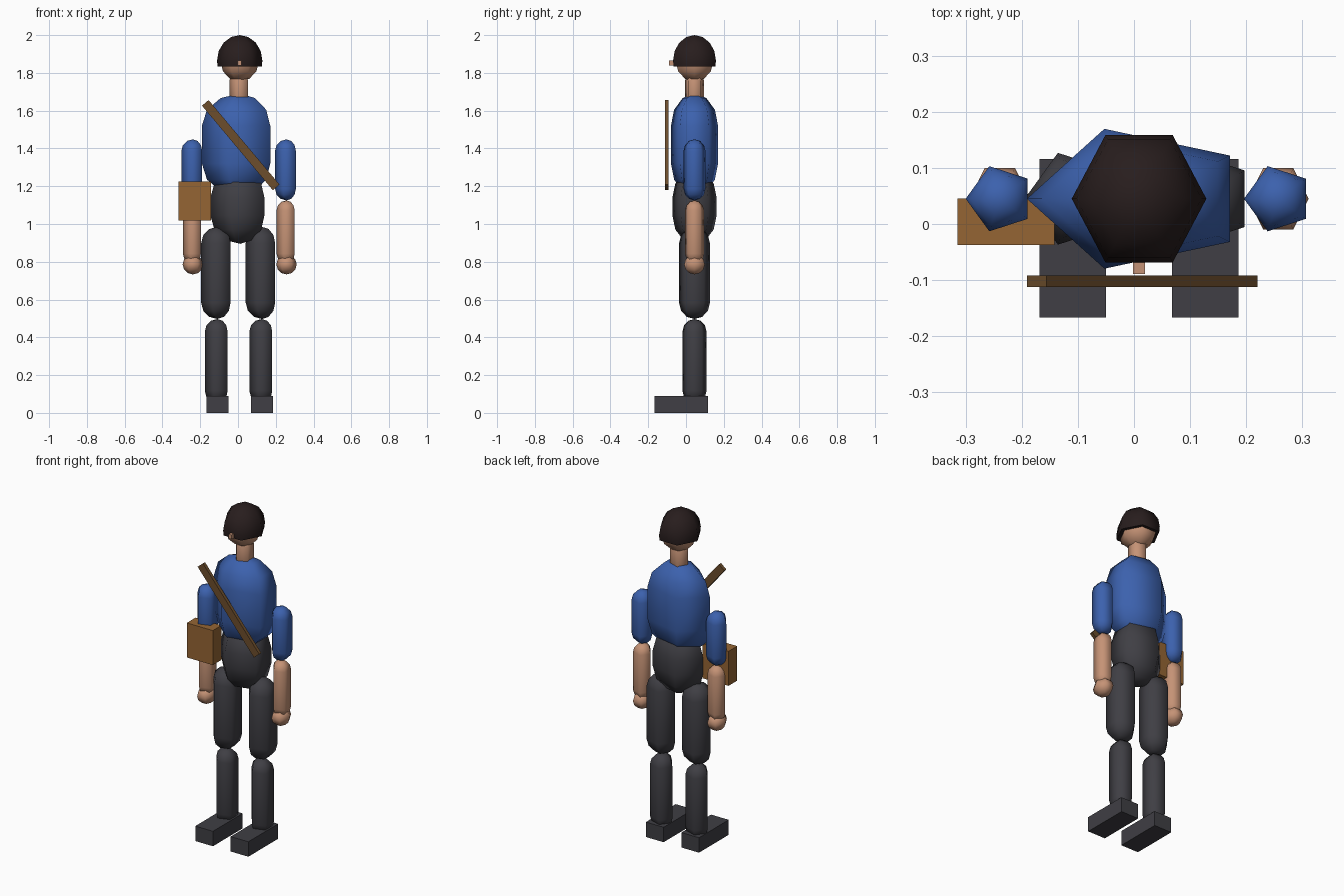
import bpy
import bmesh
from math import sin, cos, pi, radians
from mathutils import Matrix

old = bpy.data.objects.get("Cube")
if old:
    bpy.data.objects.remove(old, do_unlink=True)

CX, CY = 0.009, 0.045  # body axis


def material(name, rgb):
    m = bpy.data.materials.new(name)
    m.use_nodes = True
    colour = (*rgb, 1)
    m.diffuse_color = colour
    m.node_tree.nodes["Principled BSDF"].inputs["Base Color"].default_value = colour
    return m


skin = material("skin", (0.56, 0.29, 0.18))
shirt = material("blue shirt", (0.045, 0.12, 0.42))
trousers = material("charcoal cloth", (0.05, 0.049, 0.058))
hair_mat = material("dark hair", (0.021, 0.0125, 0.0125))
leather = material("tan leather", (0.3, 0.13, 0.034))
strap_mat = material("brown strap", (0.15, 0.075, 0.025))


def finish(name, bm, mat):
    bmesh.ops.recalc_face_normals(bm, faces=bm.faces[:])
    mesh = bpy.data.meshes.new(name)
    bm.to_mesh(mesh)
    bm.free()
    mesh.materials.append(mat)
    obj = bpy.data.objects.new(name, mesh)
    bpy.context.collection.objects.link(obj)
    return obj


def lathe(name, mat, x, rx, ry, sides, profile):
    """Stack elliptical rings of (radius factor, z); a zero factor is a pole."""
    bm = bmesh.new()
    rings = []
    for f, z in profile:
        n = sides if f > 0 else 1
        rings.append([bm.verts.new((x + rx * f * cos(pi + 2 * pi * i / sides),
                                    CY + ry * f * sin(pi + 2 * pi * i / sides), z))
                      for i in range(n)])
    for a, b in zip(rings, rings[1:]):
        for i in range(sides):
            j = (i + 1) % sides
            quad = [a[i % len(a)], a[j % len(a)], b[j % len(b)], b[i % len(b)]]
            bm.faces.new(list(dict.fromkeys(quad))).smooth = True
    for ring in (rings[0], rings[-1]):
        if len(ring) > 1:
            bm.faces.new(ring)
    return finish(name, bm, mat)


def capsule(name, mat, x, rx, ry, bottom, top, cap, sides=5):
    steps = [radians(a) for a in (0, 30, 60)]
    low = [(cos(a), bottom + cap - cap * sin(a)) for a in reversed(steps)]
    high = [(cos(a), top - cap + cap * sin(a)) for a in steps]
    if top - bottom - 2 * cap < 1e-4:
        high = high[1:]
    return lathe(name, mat, x, rx, ry, sides, [(0, bottom)] + low + high + [(0, top)])


def box(name, mat, centre, size, tilt=0):
    bm = bmesh.new()
    bmesh.ops.create_cube(bm, size=1)
    bm.transform(Matrix.Translation(centre) @ Matrix.Rotation(radians(tilt), 4, 'Y')
                 @ Matrix.Diagonal((*size, 1)))
    return finish(name, bm, mat)


# Head, hair, nose and neck
capsule("head", skin, CX, 0.102, 0.115, 1.755, 1.965, 0.105, 6)
dome = [(cos(radians(a)), 1.865 + 0.135 * sin(radians(a))) for a in (0, 22, 45, 68)]
lathe("hair", hair_mat, CX, 0.12, 0.131, 6, [(0.975, 1.835)] + dome + [(0, 2.0)])
box("nose", skin, (CX, -0.064, 1.852), (0.021, 0.05, 0.026))
capsule("neck", skin, CX, 0.055, 0.052, 1.62, 1.8, 0.04)

# Trunk
capsule("torso", shirt, CX, 0.2, 0.131, 1.15, 1.69, 0.17)
capsule("hips", trousers, CX + 0.003, 0.158, 0.123, 0.895, 1.29, 0.15)

# Limbs
for side, s in (("left", 1), ("right", -1)):
    arm_x = CX + s * 0.248
    leg_x = CX + s * 0.118
    capsule(side + "_upper_arm", shirt, arm_x, 0.061, 0.061, 1.125, 1.448, 0.061)
    capsule(side + "_forearm", skin, arm_x, 0.053, 0.053, 0.79, 1.125, 0.053)
    capsule(side + "_hand", skin, arm_x, 0.054, 0.063, 0.733, 0.839, 0.053, 6)
    capsule(side + "_thigh", trousers, leg_x, 0.086, 0.086, 0.497, 0.985, 0.086)
    capsule(side + "_shin", trousers, leg_x, 0.067, 0.067, 0.05, 0.497, 0.067)
    box(side + "_shoe", trousers, (leg_x, -0.0255, 0.045), (0.118, 0.283, 0.09))

# Shoulder bag and its strap
box("satchel", leather, (-0.2285, 0.004, 1.122), (0.173, 0.083, 0.208))
box("satchel_strap", strap_mat, (0.0145, -0.102, 1.4175), (0.584, 0.02, 0.046), 50)
